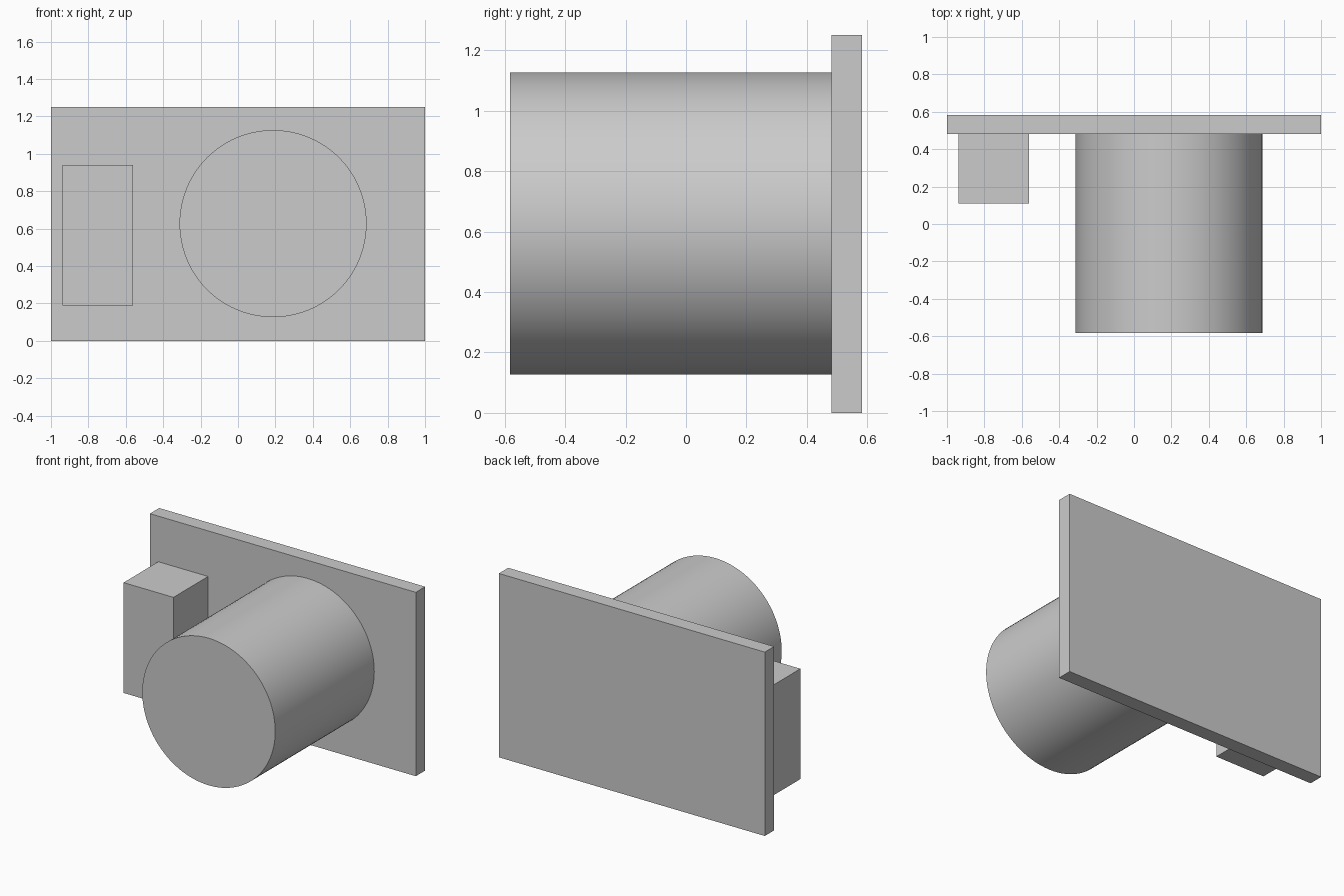
import bpy
import math

cube = bpy.data.objects.get("Cube")
if cube:
    bpy.data.objects.remove(cube, do_unlink=True)

# Single grey material
grey = bpy.data.materials.new("light_grey")
grey.use_nodes = True
colour = (0.6, 0.6, 0.6, 1.0)
grey.diffuse_color = colour
grey.node_tree.nodes["Principled BSDF"].inputs["Base Color"].default_value = colour


def finish(name):
    obj = bpy.context.object
    obj.name = name
    obj.data.materials.append(grey)
    return obj


def box(name, low, high):
    centre = [(a + b) / 2 for a, b in zip(low, high)]
    bpy.ops.mesh.primitive_cube_add(size=1, location=centre)
    obj = finish(name)
    obj.scale = [b - a for a, b in zip(low, high)]
    bpy.ops.object.transform_apply(location=False, rotation=False, scale=True)
    return obj


front, plate_face, back = -0.582, 0.482, 0.582

# Upright back plate
box("back_plate", (-1, plate_face, 0), (1, back, 1.25))

# Small block on the plate's right side
box("side_block", (-0.9375, 0.11, 0.19), (-0.5625, plate_face, 0.94))

# Large barrel projecting forward
bpy.ops.mesh.primitive_cylinder_add(
    vertices=96, radius=0.5, depth=plate_face - front,
    location=(0.1875, (front + plate_face) / 2, 0.627),
    rotation=(math.radians(90), 0, 0))
finish("barrel")
bpy.ops.object.shade_smooth_by_angle(angle=math.radians(30))
